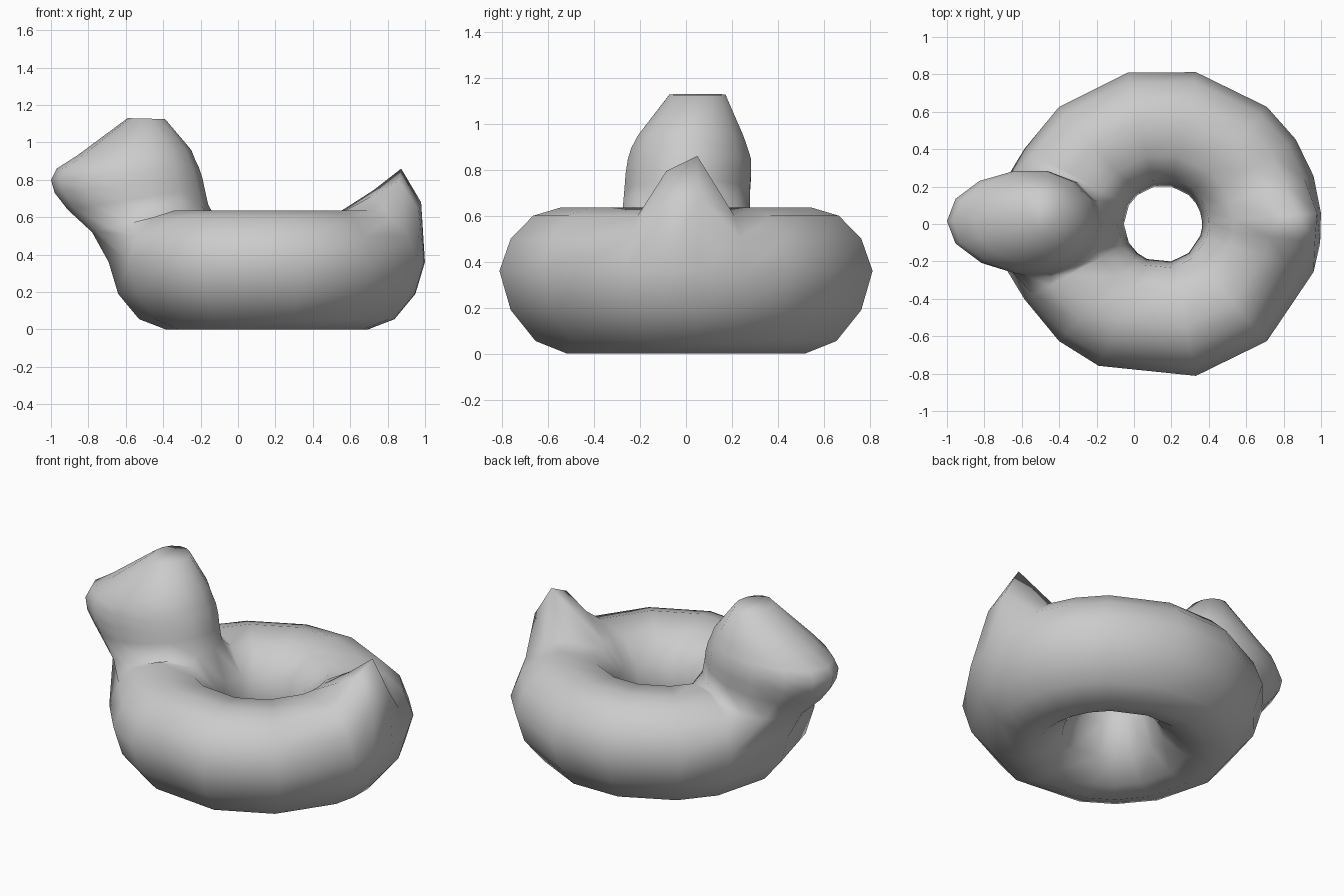
import bpy
import bmesh
from math import cos, sin, pi, radians

cube = bpy.data.objects.get("Cube")
if cube:
    bpy.data.objects.remove(cube, do_unlink=True)

mat = bpy.data.materials.new("matte_grey")
mat.use_nodes = True
grey = (0.6, 0.6, 0.6, 1)
mat.diffuse_color = grey
mat.node_tree.nodes["Principled BSDF"].inputs["Base Color"].default_value = grey

# Ring cross-section (radius, height), from the outer edge over the top and back
SECTION = [(0.83, 0.36), (0.78, 0.5), (0.68, 0.6), (0.56, 0.635), (0.37, 0.61), (0.24, 0.48),
           (0.205, 0.3), (0.28, 0.12), (0.41, 0.02), (0.53, 0), (0.67, 0.055), (0.78, 0.19)]
# Uneven segments around the ring, in degrees
ANGLES = [4, 18, 33, 49, 78, 103, 131, 151, 180, 209, 229, 246, 282, 311, 342, 353]
# Points of the cross-section pulled up into the tail, and how far at each angle
TAIL = {1: (0.81, 0.68), 2: (0.705, 0.86), 3: (0.56, 0.745)}
LIFT = {4: 1, 353: 0.75}

bm = bmesh.new()

# Swim ring with the tail
rings = []
for a in ANGLES:
    t = radians(a)
    ring = []
    for i, (r, z) in enumerate(SECTION):
        tail_r, tail_z = TAIL.get(i, (r, z))
        lift = LIFT.get(a, 0)
        r += (tail_r - r) * lift
        z += (tail_z - z) * lift
        ring.append(bm.verts.new((0.155 + 1.02 * r * cos(t), r * sin(t), z)))
    rings.append(ring)

n, m = len(ANGLES), len(SECTION)
mid, top = ANGLES.index(180), 5
for k in range(n):
    for i in range(m):
        # Leave an opening under the neck
        if k in (mid - 1, mid) and i < top:
            continue
        a, b = rings[k], rings[(k + 1) % n]
        j = (i + 1) % m
        bm.faces.new((a[i], b[i], b[j], a[j]))

# Neck and head rings: front x, back x, widest x, half width, front z, back z, y shift
HEAD = [(-0.78, -0.16, -0.52, 0.285, 0.52, 0.67, 0),
        (-0.91, -0.18, -0.53, 0.28, 0.64, 0.76, 0.005),
        (-0.98, -0.19, -0.54, 0.28, 0.73, 0.81, 0.01),
        (-1, -0.21, -0.54, 0.275, 0.8, 0.87, 0.015),
        (-0.97, -0.23, -0.53, 0.26, 0.86, 0.91, 0.015),
        (-0.86, -0.25, -0.52, 0.235, 0.93, 0.96, 0.02),
        (-0.59, -0.39, -0.49, 0.125, 1.13, 1.125, 0.05)]

# Loft them from the rim of the opening
loop = [rings[mid][0]] + rings[mid - 1][:top + 1] + [rings[mid][top]]
loop += rings[mid + 1][top::-1]
count = len(loop)
for front, back, widest, width, z_front, z_back, shift in HEAD:
    new = []
    for j in range(count):
        t = 2 * pi * j / count
        reach = front if cos(t) > 0 else back
        x = widest + (reach - widest) * abs(cos(t))
        f = (x - front) / (back - front)
        new.append(bm.verts.new((x, width * sin(t) + shift, z_front + (z_back - z_front) * f)))
    for j in range(count):
        k = (j + 1) % count
        bm.faces.new((loop[j], loop[k], new[k], new[j]))
    loop = new
bm.faces.new(loop)

bmesh.ops.recalc_face_normals(bm, faces=bm.faces)
for face in bm.faces:
    face.smooth = True

mesh = bpy.data.meshes.new("duck_swim_ring")
bm.to_mesh(mesh)
bm.free()
mesh.materials.append(mat)
duck = bpy.data.objects.new("duck_swim_ring", mesh)
bpy.context.collection.objects.link(duck)
